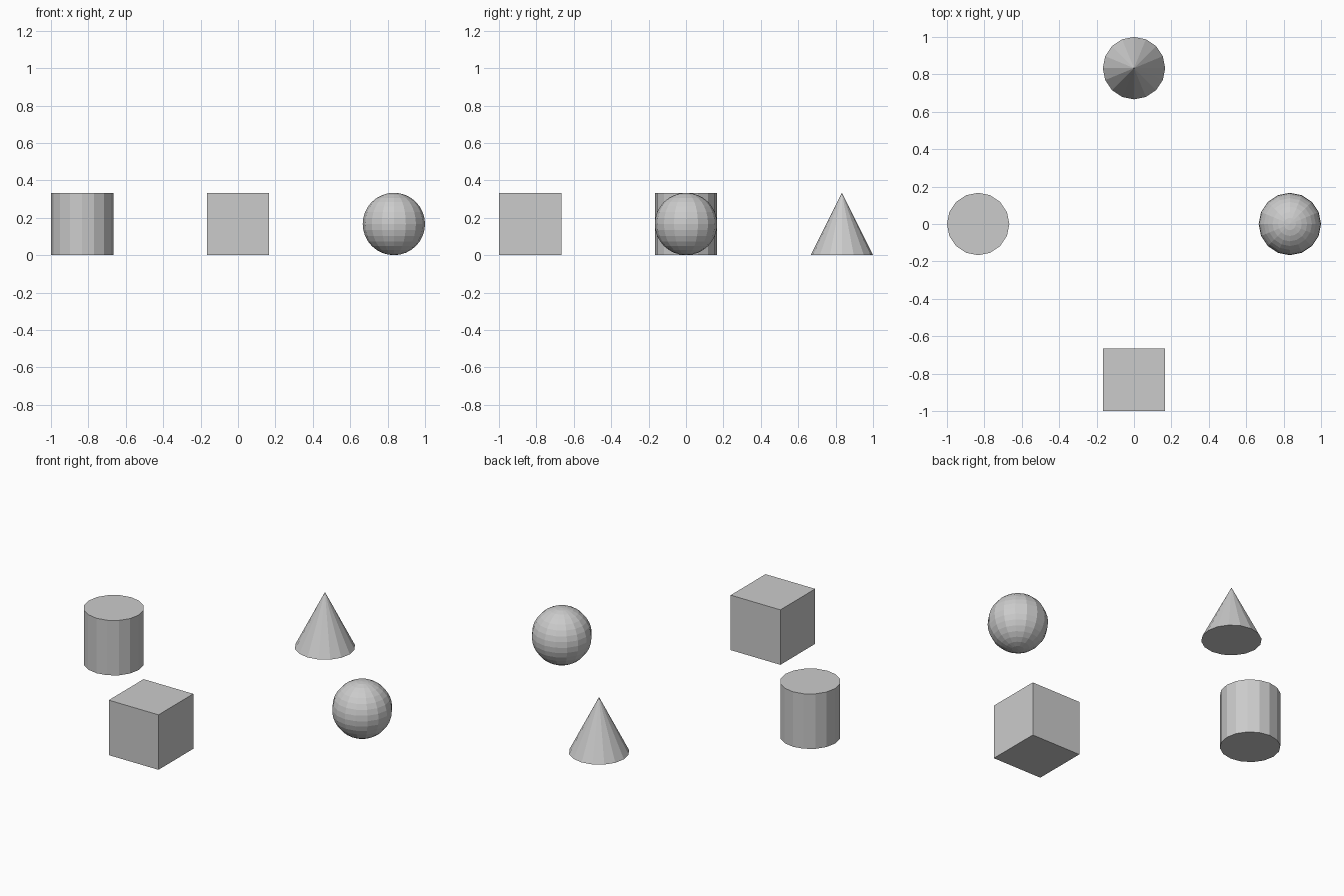
import bpy

if "Cube" in bpy.data.objects:
    bpy.data.objects.remove(bpy.data.objects["Cube"])

R = 1 / 6      # half size of every solid
D = 1 - R      # distance of each solid from the centre
SIDES = 16

grey = bpy.data.materials.new("light grey")
grey.diffuse_color = (0.6, 0.6, 0.6, 1)
grey.use_nodes = True
grey.node_tree.nodes["Principled BSDF"].inputs["Base Color"].default_value = grey.diffuse_color


def finish(name):
    """Name the new solid and give it the shared flat grey."""
    obj = bpy.context.object
    obj.name = name
    obj.data.materials.append(grey)


# Cube at the front
bpy.ops.mesh.primitive_cube_add(size=2 * R, location=(0, -D, R))
finish("cube")

# Cylinder on the left
bpy.ops.mesh.primitive_cylinder_add(vertices=SIDES, radius=R, depth=2 * R, location=(-D, 0, R))
finish("cylinder")

# Faceted ball on the right
bpy.ops.mesh.primitive_uv_sphere_add(segments=SIDES, ring_count=SIDES, radius=R, location=(D, 0, R))
finish("ball")

# Cone at the back
bpy.ops.mesh.primitive_cone_add(vertices=SIDES, radius1=R, radius2=0, depth=2 * R, location=(0, D, R))
finish("cone")
